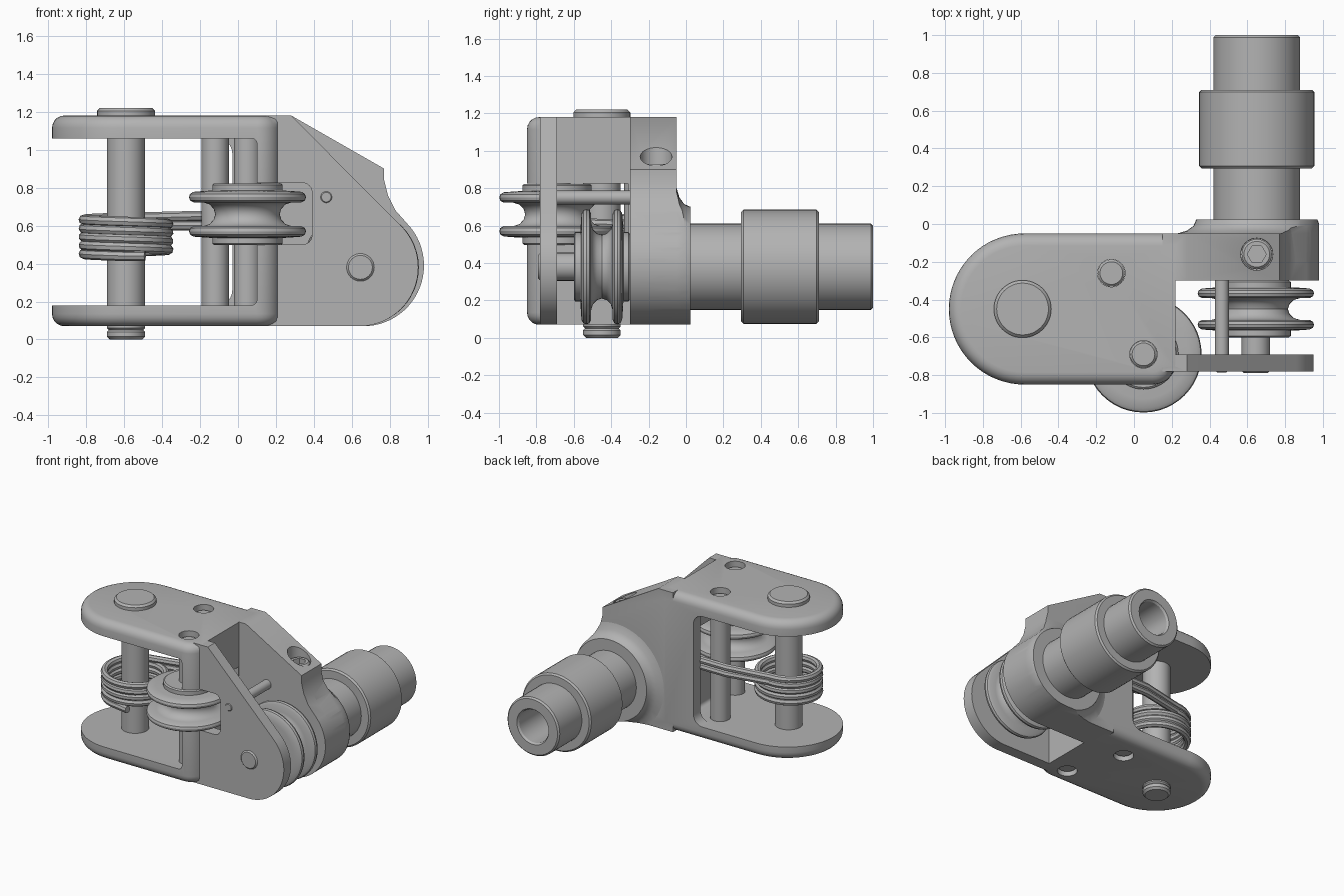
import bpy, bmesh
from math import sin, cos, pi, radians
from mathutils import Matrix, Vector

cube = bpy.data.objects.get("Cube")
if cube:
    bpy.data.objects.remove(cube, do_unlink=True)

steel = bpy.data.materials.new("grey_steel")
steel.use_nodes = True
steel.diffuse_color = (0.45, 0.45, 0.45, 1)
steel.node_tree.nodes["Principled BSDF"].inputs["Base Color"].default_value = (0.45, 0.45, 0.45, 1)


def finish(ob):
    me = ob.data
    me.materials.clear()
    me.materials.append(steel)
    for p in me.polygons:
        p.use_smooth = True
        p.material_index = 0
    me.set_sharp_from_angle(angle=radians(32))
    return ob


def to_object(bm, name):
    bmesh.ops.recalc_face_normals(bm, faces=bm.faces)
    me = bpy.data.meshes.new(name)
    bm.to_mesh(me)
    bm.free()
    ob = bpy.data.objects.new(name, me)
    bpy.context.collection.objects.link(ob)
    return finish(ob)


def arc(cx, cy, r, a0, a1, n=16):
    angles = [radians(a0 + (a1 - a0) * i / n) for i in range(n + 1)]
    return [(cx + r * cos(a), cy + r * sin(a)) for a in angles]


def rounded(x0, x1, y0, y1, r):
    return (arc(x1 - r, y0 + r, r, -90, 0, 6) + arc(x1 - r, y1 - r, r, 0, 90, 6)
            + arc(x0 + r, y1 - r, r, 90, 180, 6) + arc(x0 + r, y0 + r, r, 180, 270, 6))


def prism(name, pts, lo, hi, axis="y", rim=None):
    """Extrude an outline; rim = (bevel size, x beyond which edges stay sharp)."""
    bm = bmesh.new()
    place = (lambda u, v, h: (u, h, v)) if axis == "y" else (lambda u, v, h: (u, v, h))
    face = bm.faces.new([bm.verts.new(place(u, v, lo)) for u, v in pts])
    out = bmesh.ops.extrude_face_region(bm, geom=[face])
    for v in out["geom"]:
        if isinstance(v, bmesh.types.BMVert):
            v.co += Vector(place(0, 0, hi - lo))
    if rim:
        edges = [e for e in bm.edges if abs(e.verts[0].co.z - e.verts[1].co.z) < 1e-5
                 and min(v.co.x for v in e.verts) < rim[1]]
        bmesh.ops.bevel(bm, geom=edges, offset=rim[0], segments=5, profile=0.5, affect="EDGES")
    return to_object(bm, name)


def lathe(name, profile, origin, axis="z", steps=48):
    """Revolve (radius, height) points round an axis through origin."""
    bm = bmesh.new()
    verts = [bm.verts.new((r, 0, h)) for r, h in profile]
    edges = [bm.edges.new(pair) for pair in zip(verts, verts[1:])]
    bmesh.ops.spin(bm, geom=verts + edges, cent=(0, 0, 0), axis=(0, 0, 1),
                   angle=2 * pi, steps=steps, use_duplicate=False)
    bmesh.ops.remove_doubles(bm, verts=bm.verts, dist=1e-4)
    turn = Matrix.Rotation(-pi / 2, 4, "X") if axis == "y" else Matrix.Identity(4)
    bmesh.ops.transform(bm, matrix=Matrix.Translation(origin) @ turn, verts=bm.verts)
    return to_object(bm, name)


def pin(name, r, lo, hi, origin, axis="z", chamfer=0.012, steps=32):
    return lathe(name, [(0, lo), (r - chamfer, lo), (r, lo + chamfer),
                        (r, hi - chamfer), (r - chamfer, hi), (0, hi)], origin, axis, steps)


def bake(ob):
    dg = bpy.context.evaluated_depsgraph_get()
    me = bpy.data.meshes.new_from_object(ob.evaluated_get(dg))
    ob.modifiers.clear()
    ob.data = me
    return finish(ob)


def combine(ob, others, operation):
    for other in others:
        mod = ob.modifiers.new("combine", "BOOLEAN")
        mod.operation, mod.object, mod.solver = operation, other, "EXACT"
        bake(ob)
        bpy.data.objects.remove(other, do_unlink=True)
    return ob


# Fork shaped housing: rounded body, hollowed between its two plates
outline = (arc(-0.58, -0.45, 0.4, 90, 270, 32)
           + arc(0.10, -0.73, 0.12, -90, 0, 8) + [(0.22, -0.05)])
housing = prism("housing", outline, 0.07, 1.18, "z", rim=(0.065, 0.2))
combine(housing, [
    prism("cavity", rounded(-1.3, 0.10, 0.18, 1.06, 0.03), -1.2, -0.14),
    prism("back_window", rounded(-1.3, -0.03, 0.18, 1.06, 0.08), -0.3, 0.2),
], "DIFFERENCE")

# Front cheek, back cheek and flared boss
front_cheek = prism("front_cheek", [(0.15, 0.07)] + arc(0.64, 0.38, 0.31, -90, 45, 24)
                    + [(0.28, 1.18), (0.15, 1.18)], -0.78, -0.69)
back_outline = ([(0.15, 0.07)] + arc(0.66, 0.39, 0.32, -90, 38, 24)
                + [(0.83, 0.68), (0.79, 0.76), (0.77, 0.84), (0.77, 0.9), (0.28, 1.18), (0.15, 1.18)])
back_cheek = prism("back_cheek", back_outline, -0.30, -0.05)
boss = lathe("boss", [(0, -0.2), (0.42, -0.2), (0.42, -0.05), (0.37, -0.035), (0.335, -0.01),
                      (0.32, 0.025), (0, 0.025)], (0.65, 0, 0.38), "y")
combine(boss, [prism("boss_limit", back_outline, -0.25, 0.1)], "INTERSECT")
combine(housing, [front_cheek, back_cheek, boss], "UNION")

# Pulley window, pin holes and screw bore
cross_pins = {"rear_post": (-0.12, -0.26, 0), "pulley_post": (0.05, -0.69, 0)}
cutters = [prism("pulley_window", rounded(-0.1, 0.39, 0.5, 0.825, 0.05), -1.0, -0.31),
           pin("screw_bore", 0.085, 0.82, 1.4, (0.65, -0.16, 0), chamfer=0.001)]
for spot in cross_pins.values():
    cutters.append(pin("pin_hole", 0.073, -0.1, 1.4, spot, chamfer=0.001))
combine(housing, cutters, "DIFFERENCE")

# Posts and axles
for name, spot in cross_pins.items():
    pin(name, 0.072, 0.10, 1.14, spot)
lathe("main_pin", [(0, 0), (0.085, 0), (0.1, 0.015), (0.1, 0.04), (0.09, 0.05), (0.1, 0.06),
                   (0.1, 1.17), (0.152, 1.17), (0.152, 1.205), (0.137, 1.22), (0, 1.22)],
      (-0.59, -0.45, 0))
pin("pulley_axle", 0.075, -0.79, -0.2, (0.645, 0, 0.38), "y")
pin("stop_pin", 0.037, -0.785, -0.25, (0.465, 0, 0.75), "y")

# Socket screw down in the sloped face
screw = pin("socket_screw", 0.08, 0.8, 0.93, (0.65, -0.16, 0))
combine(screw, [lathe("hex_socket", [(0, 0.87), (0.05, 0.87), (0.05, 1), (0, 1)],
                      (0.65, -0.16, 0), steps=6)], "DIFFERENCE")

# Grooved pulleys: half profile mirrored about the groove
groove = [(0.17, 0), (0.178, 0.028), (0.2, 0.052), (0.235, 0.063), (0.285, 0.063),
          (0.303, 0.073), (0.308, 0.09), (0.303, 0.107), (0.285, 0.118), (0.235, 0.122),
          (0.185, 0.125), (0.185, 0.155), (0.175, 0.163), (0, 0.163)]
pulley_profile = [(r, -h) for r, h in reversed(groove[1:])] + groove
lathe("front_pulley", pulley_profile, (0.05, -0.69, 0.66))
lathe("side_pulley", [(r, h * 0.92) for r, h in pulley_profile], (0.645, -0.45, 0.38), "y")

# Hollow shaft with collar
lathe("shaft", [(0, 0.35), (0.13, 0.35), (0.13, 0.985), (0.14, 1.0), (0.218, 1.0), (0.23, 0.988),
                (0.23, 0.71), (0.293, 0.71), (0.305, 0.698), (0.305, 0.307), (0.293, 0.295),
                (0.23, 0.295), (0.23, -0.05), (0, -0.05)], (0.65, 0, 0.38), "y")


# Torsion spring: coil round the main pin with two legs reaching the back wall
def wire(name, pts):
    cu = bpy.data.curves.new(name, "CURVE")
    cu.dimensions = "3D"
    cu.bevel_depth, cu.bevel_resolution, cu.use_fill_caps = 0.027, 2, True
    sp = cu.splines.new("POLY")
    sp.points.add(len(pts) - 1)
    for p, co in zip(sp.points, pts):
        p.co = (*co, 1)
    curve = bpy.data.objects.new(name + "_path", cu)
    bpy.context.collection.objects.link(curve)
    dg = bpy.context.evaluated_depsgraph_get()
    me = bpy.data.meshes.new_from_object(curve.evaluated_get(dg))
    bpy.data.objects.remove(curve, do_unlink=True)
    ob = bpy.data.objects.new(name, me)
    bpy.context.collection.objects.link(ob)
    finish(ob)


turns, per_turn = 4.5, 32
coil = [(-0.49, -0.69, 0.44)]
for i in range(int(turns * per_turn) + 1):
    t = i / per_turn
    a = -pi / 2 - 2 * pi * t
    coil.append((-0.59 + 0.223 * cos(a), -0.45 + 0.223 * sin(a), 0.44 + 0.045 * t))
wire("spring", coil + [(-0.45, -0.2, 0.645), (-0.25, -0.16, 0.65), (0.0, -0.16, 0.65)])
wire("spring_leg", [(-0.59, -0.227, 0.6), (-0.45, -0.2, 0.6), (-0.25, -0.16, 0.6), (0.0, -0.16, 0.6)])
